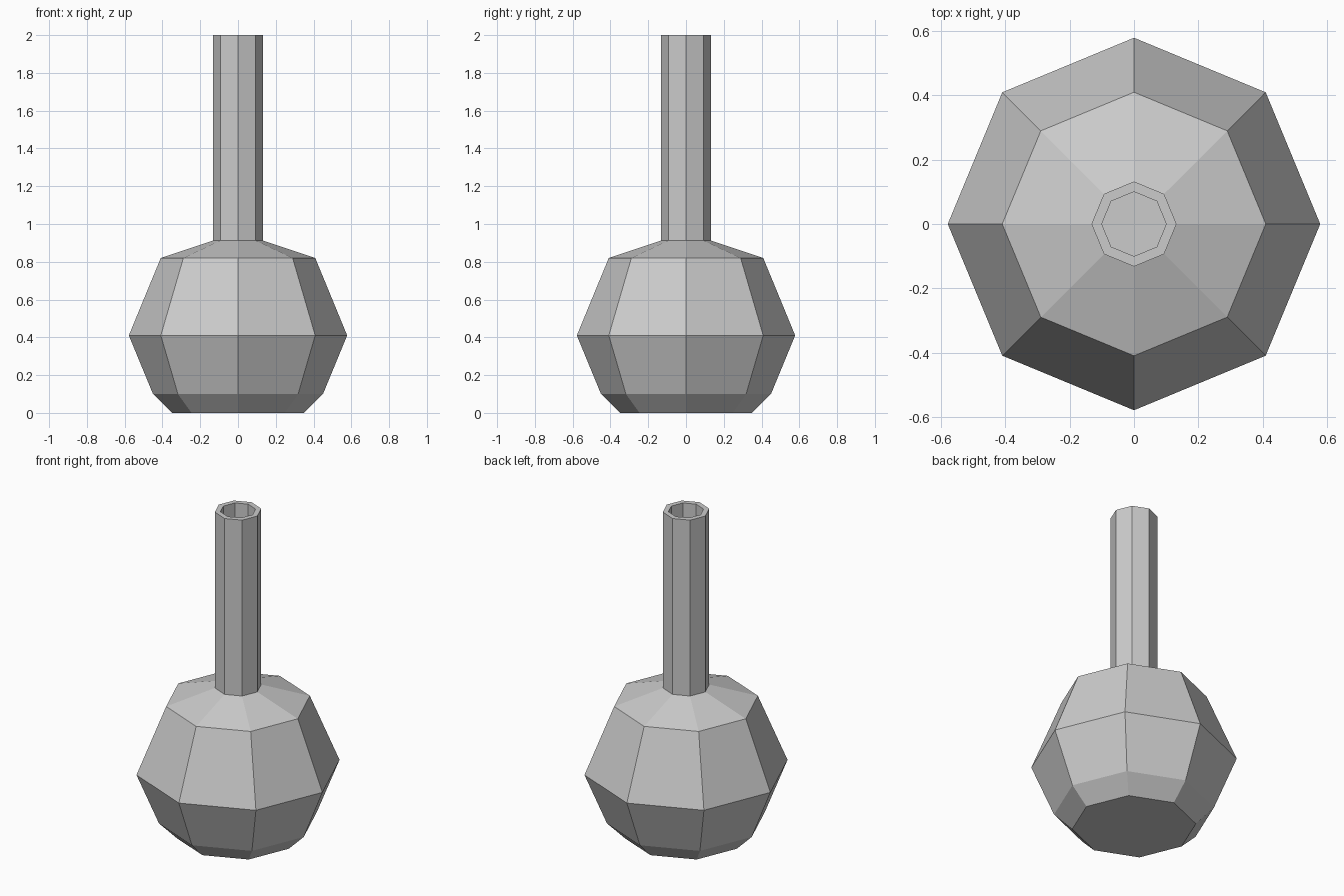
import bpy, bmesh
from math import cos, sin, pi

if "Cube" in bpy.data.objects:
    bpy.data.objects.remove(bpy.data.objects["Cube"])

SIDES = 8


def lathe(name, profile):
    """Revolve (radius, z) points into a low-poly shell capped at both ends."""
    bm = bmesh.new()
    rings = [[bm.verts.new((r * cos(2 * pi * i / SIDES), r * sin(2 * pi * i / SIDES), z))
              for i in range(SIDES)] for r, z in profile]
    for a, b in zip(rings, rings[1:]):
        for i in range(SIDES):
            j = (i + 1) % SIDES
            bm.faces.new((a[i], a[j], b[j], b[i]))
    bm.faces.new(rings[0][::-1])
    bm.faces.new(rings[-1])
    bmesh.ops.recalc_face_normals(bm, faces=bm.faces[:])
    mesh = bpy.data.meshes.new(name)
    bm.to_mesh(mesh)
    bm.free()
    obj = bpy.data.objects.new(name, mesh)
    bpy.context.collection.objects.link(obj)
    return obj


# Outer wall: chamfered base, round belly, shoulder and long neck
outer = [(0.348, 0), (0.45, 0.10), (0.578, 0.41), (0.409, 0.82), (0.132, 0.912), (0.132, 2.0)]
# Inner wall: from the open rim back down to the inside floor
inner = [(0.10, 2.0), (0.10, 0.885), (0.386, 0.79), (0.543, 0.41), (0.42, 0.11), (0.335, 0.033)]

lathe("flask", outer + inner)
